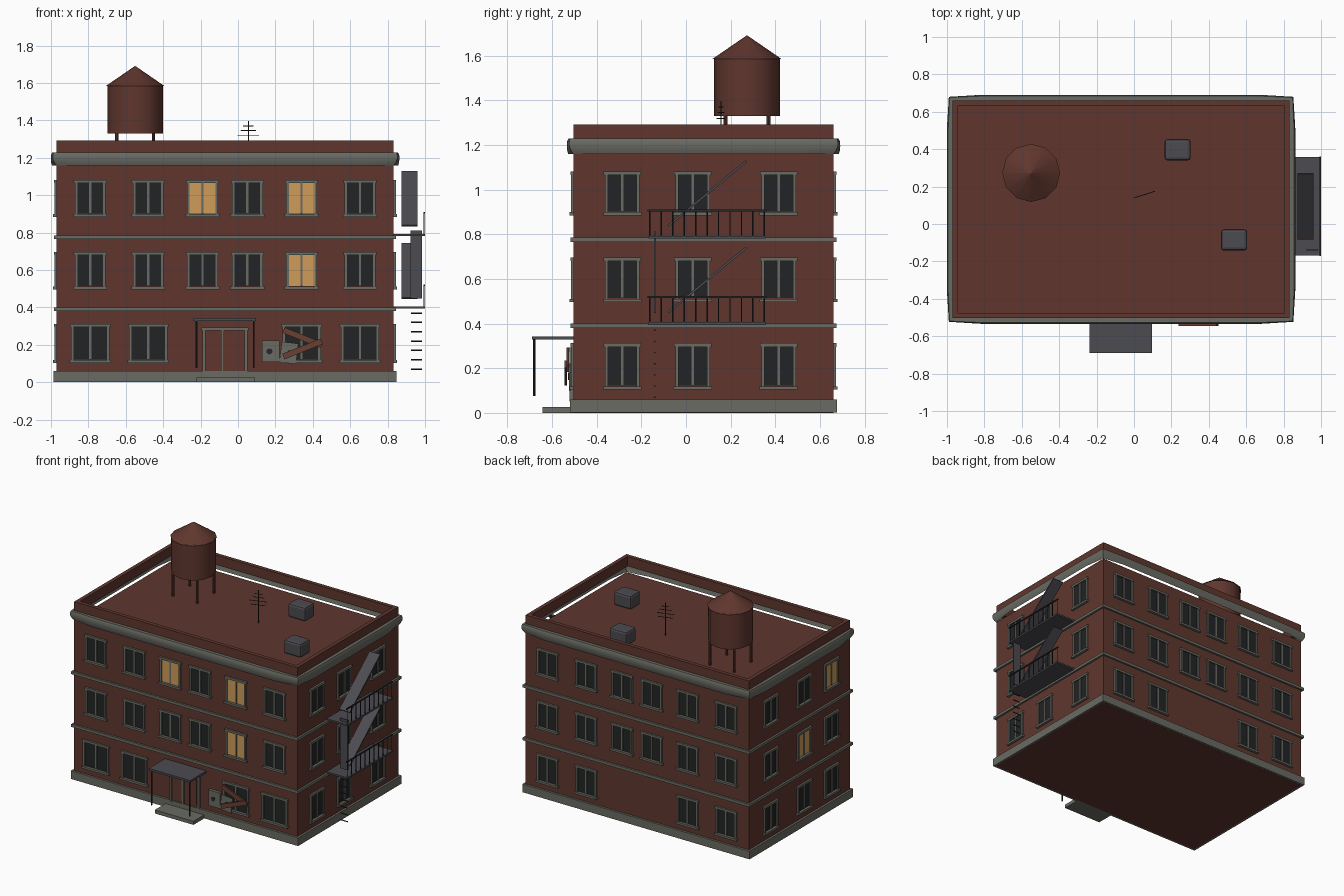
import bpy, bmesh, math
from mathutils import Matrix, Vector

if "Cube" in bpy.data.objects:
    bpy.data.objects.remove(bpy.data.objects["Cube"])

def mat(name, r, g, b):
    m = bpy.data.materials.new(name)
    m.diffuse_color = (r, g, b, 1)
    m.use_nodes = True
    m.node_tree.nodes["Principled BSDF"].inputs["Base Color"].default_value = m.diffuse_color
    return m

BRICK = mat("brick", .115, .037, .027)
STONE = mat("stone trim", .145, .145, .125)
GLASS = mat("dark glass", .016, .017, .018)
LIT = mat("lit glass", .62, .33, .10)
METAL = mat("painted metal", .07, .07, .082)
IRON = mat("dark iron", .022, .022, .025)
WOOD = mat("board wood", .14, .05, .033)
MATS = [BRICK, STONE, GLASS, LIT, METAL, IRON, WOOD]

def finish(name, bm, smooth=False):
    me = bpy.data.meshes.new(name)
    bm.to_mesh(me)
    bm.free()
    ob = bpy.data.objects.new(name, me)
    bpy.context.collection.objects.link(ob)
    for m in MATS:
        me.materials.append(m)
    if smooth:
        bpy.context.view_layer.objects.active = ob
        ob.select_set(True)
        bpy.ops.object.shade_smooth_by_angle(angle=math.radians(35))
        ob.select_set(False)
    return ob

def box(bm, x0, x1, y0, y1, z0, z1, m, M=Matrix()):
    T = M @ Matrix.Translation(((x0+x1)/2, (y0+y1)/2, (z0+z1)/2)) @ Matrix.Diagonal((x1-x0, y1-y0, z1-z0, 1))
    for v in bmesh.ops.create_cube(bm, size=1, matrix=T)['verts']:
        for f in v.link_faces:
            f.material_index = MATS.index(m)

def part(name, *dims):
    bm = bmesh.new()
    for d in dims:
        box(bm, *d)
    return finish(name, bm)

def rod(bm, a, b, r, m, n=6):
    a, b = Vector(a), Vector(b)
    d = b - a
    T = Matrix.Translation((a+b)/2) @ d.to_track_quat('Z', 'Y').to_matrix().to_4x4()
    for v in bmesh.ops.create_cone(bm, cap_ends=True, segments=n, radius1=r, radius2=r, depth=d.length, matrix=T)['verts']:
        for f in v.link_faces:
            f.material_index = MATS.index(m)

X0, X1, Y0, Y1, ROOF = -.97, .832, -.503, .66, 1.16

# brick body, plinth and floor bands
part("brick_body", (X0, X1, Y0, Y1, 0, ROOF, BRICK))
for name, z0, z1, o in (("plinth", .001, .06, .016), ("lower_band", .38, .40, .014), ("upper_band", .765, .785, .014)):
    part(name, (X0-o, X1+o, Y0-o, Y1+o, z0, z1, STONE))

# parapet ring above the cornice
t = .028
part("parapet",
     (X0, X1, Y0, Y0+t, 1.222, 1.292, BRICK), (X0, X1, Y1-t, Y1, 1.222, 1.292, BRICK),
     (X0, X0+t, Y0+t, Y1-t, 1.222, 1.292, BRICK), (X1-t, X1, Y0+t, Y1-t, 1.222, 1.292, BRICK))

# cornice: curved sheet that leans away from the wall between the corners
def cornice_loop(c, o, z, k=.16):
    xa, xb, ya, yb = X0, X1, Y0, Y1
    return [(xa-c, ya-c, z), (xa+k, ya-o, z), (xb-k, ya-o, z), (xb+c, ya-c, z), (xb+o, ya+k, z), (xb+o, yb-k, z),
            (xb+c, yb+c, z), (xb-k, yb+o, z), (xa+k, yb+o, z), (xa-c, yb+c, z), (xa-o, yb-k, z), (xa-o, ya+k, z)]

bm = bmesh.new()
prev = None
for c, o, z in ((-.002, -.002, 1.228), (.016, .024, 1.228), (.020, .030, 1.215), (.020, .031, 1.195), (.012, .029, 1.175), (.002, .025, 1.16)):
    ring = [bm.verts.new(p) for p in cornice_loop(c, o, z)]
    if prev:
        for i in range(12):
            j = (i+1) % 12
            bm.faces.new((prev[i], ring[i], ring[j], prev[j])).material_index = 1
    prev = ring
finish("cornice", bm, True)

# windows: local x along the wall, local -y outward, centred on the wall line
def window(bm, M, u, z0, z1, w, lit):
    h, f = w/2, .014
    box(bm, u-h+f, u+h-f, -.004, .002, z0+f, z1-f, LIT if lit else GLASS, M)
    for s in (-1, 1):
        a = u + s*(h - f/2)
        box(bm, a-f/2, a+f/2, -.012, .002, z0, z1, STONE, M)
    box(bm, u-.006, u+.006, -.009, .002, z0+f, z1-f, STONE, M)
    box(bm, u-h-.006, u+h+.006, -.014, .002, z1-f, z1+.002, STONE, M)
    box(bm, u-h-.008, u+h+.008, -.019, .002, z0-.004, z0+.011, STONE, M)

ROWS = ((.108, .31), (.50, .695), (.888, 1.08))
COLS = (-.79, -.48, -.19, .05, .34, .652)
SIDE = (-.285, .03, .415)
SIDES = {
    "front": (Matrix.Translation((0, Y0, 0)), COLS, {(1, 4), (2, 2), (2, 4)}, (2, 3), .205),
    "back": (Matrix.Translation((0, Y1, 0)) @ Matrix.Rotation(math.pi, 4, 'Z'), [-x for x in COLS], set(), (2, 3), .165),
    "right": (Matrix.Translation((X1, 0, 0)) @ Matrix.Rotation(math.pi/2, 4, 'Z'), SIDE, set(), (), .155),
    "left": (Matrix.Translation((X0, 0, 0)) @ Matrix.Rotation(-math.pi/2, 4, 'Z'), [-y for y in SIDE], {(2, 0), (1, 1)}, (), .155),
}
for side, (M, cols, lits, skip, wide) in SIDES.items():
    bm = bmesh.new()
    for r, (z0, z1) in enumerate(ROWS):
        for c, u in enumerate(cols):
            if r == 0 and c in skip:
                continue
            w = wide if r == 0 else (.165 if len(cols) == 6 else .155)
            window(bm, M, u, z0, z1, w, (r, c) in lits)
    finish(side + "_windows", bm)

# entrance: door, step, canopy on two posts
y = Y0
part("door", (-.185, .045, y-.008, y, .06, .28, BRICK), (-.165, -.095, y-.012, y, .075, .26, BRICK), (-.065, .025, y-.012, y, .075, .26, BRICK))
part("door_frame", *[(x-.008, x+.008, y-.018, y, .05, .29, STONE) for x in (-.182, -.083, .042)],
     (-.195, .055, y-.02, y, .276, .292, STONE))
part("door_step", (-.222, .09, -.642, y, 0, .026, STONE))
part("canopy", (-.237, .097, -.69, y, .328, .343, METAL))
bm = bmesh.new()
for x in (-.222, .085):
    rod(bm, (x, -.68, .075), (x, -.68, .33), .005, IRON)
finish("canopy_posts", bm)

# wall meter boxes and crossed boards over the broken window
bm = bmesh.new()
box(bm, .128, .222, y-.022, y, .108, .222, STONE)
rod(bm, (.168, y-.026, .165), (.168, y-.02, .165), .016, IRON, 10)
M = Matrix.Translation((.272, y-.018, .157)) @ Matrix.Rotation(.12, 4, 'Y')
box(bm, -.045, .045, -.004, .004, -.055, .055, STONE, M)
rod(bm, (.275, y-.026, .16), (.275, y-.02, .16), .012, IRON, 10)
finish("meter_boxes", bm)
bm = bmesh.new()
for ang, z, d in ((.38, .238, .026), (-.38, .178, .036)):
    M = Matrix.Translation((.345, y-d, z)) @ Matrix.Rotation(ang, 4, 'Y')
    box(bm, -.11, .11, -.006, .006, -.016, .016, WOOD, M)
finish("window_boards", bm)

# fire escape: two landings with railings and sloping stairs
for n, z in (("lower", .40), ("upper", .787)):
    part(n + "_landing", (X1, 1.0, -.168, .357, z-.006, z+.006, METAL))
    bm = bmesh.new()
    for i in range(11):
        yy = -.162 + i*.0513
        rod(bm, (.995, yy, z), (.995, yy, z+.12), .003, IRON)
    box(bm, .991, .999, -.172, .36, z+.115, z+.123, IRON)
    finish(n + "_railing", bm)
    bm = bmesh.new()
    M = Matrix.Translation((.918, .095, z+.195)) @ Matrix.Rotation(math.atan2(.29, .35), 4, 'X')
    box(bm, -.043, .043, -.227, .227, -.005, .005, METAL, M)
    finish(n + "_stairs", bm)
part("landing_ladder", (.922, .985, -.143, -.135, .447, .812, METAL))
bm = bmesh.new()
for i in range(7):
    rod(bm, (.925, -.14, .07+i*.05), (.985, -.14, .07+i*.05), .004, IRON)
finish("drop_ladder_rungs", bm)

# water tank
tx, ty = -.55, .273
bm = bmesh.new()
bmesh.ops.create_cone(bm, cap_ends=True, segments=12, radius1=.148, radius2=.148, depth=.26, matrix=Matrix.Translation((tx, ty, 1.46)))
bmesh.ops.create_cone(bm, cap_ends=True, segments=12, radius1=.155, radius2=.002, depth=.105, matrix=Matrix.Translation((tx, ty, 1.6375)))
finish("water_tank", bm, True)
bm = bmesh.new()
for sx in (-1, 1):
    for sy in (-1, 1):
        rod(bm, (tx+sx*.098, ty+sy*.096, ROOF), (tx+sx*.098, ty+sy*.096, 1.335), .009, BRICK, 8)
finish("tank_legs", bm)

# roof vents
for n, x, yy in (("back", .233, .397), ("front", .535, -.085)):
    ob = part(n + "_roof_vent", (x-.07, x+.07, yy-.057, yy+.057, ROOF, 1.262, METAL))
    b = ob.modifiers.new("bevel", 'BEVEL')
    b.width, b.segments = .016, 2

# aerial
bm = bmesh.new()
ax, ay = .055, .157
rod(bm, (ax, ay, ROOF), (ax, ay, 1.397), .003, IRON)
for z, l in ((1.37, .028), (1.345, .042), (1.318, .06), (1.29, .05)):
    rod(bm, (ax-l*.955, ay-l*.3, z), (ax+l*.955, ay+l*.3, z), .0025, IRON)
finish("roof_aerial", bm)
